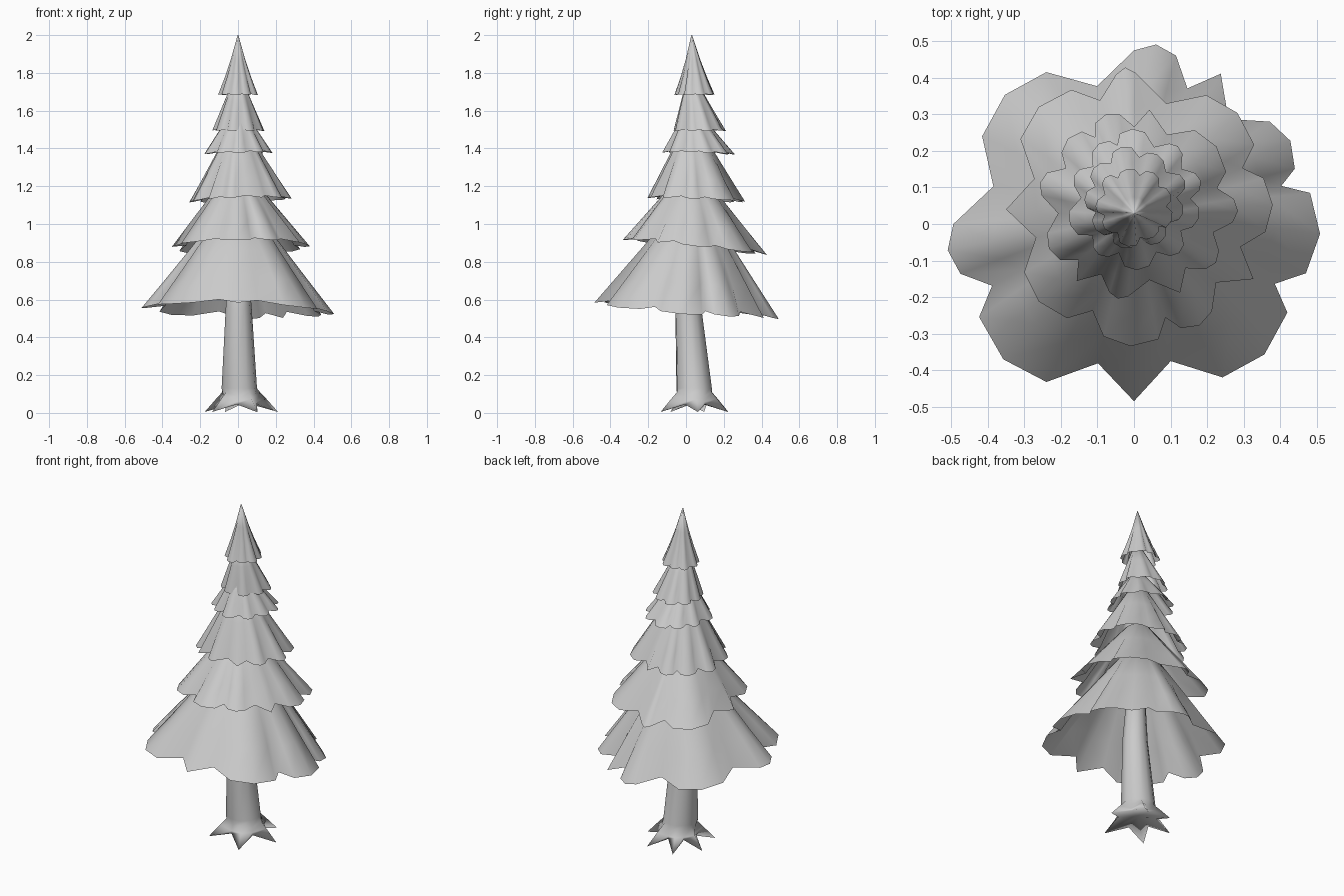
import bpy
import bmesh
import random
from math import sin, cos, radians
from mathutils import Vector

default_cube = bpy.data.objects.get("Cube")
if default_cube:
    bpy.data.objects.remove(default_cube, do_unlink=True)

random.seed(4)

# One flat colour for the whole tree
grey = bpy.data.materials.new("plain_grey")
grey.use_nodes = True
colour = (0.6, 0.6, 0.6, 1)
grey.diffuse_color = colour
grey.node_tree.nodes["Principled BSDF"].inputs["Base Color"].default_value = colour


def polar(centre, angle, radius, z):
    return Vector((centre[0] + radius * cos(angle), centre[1] + radius * sin(angle), z))


def circle(angles, centre, radius, z):
    return [polar(centre, a, radius, z) for a in angles]


def loft(name, rings, top, bottom=None):
    """Skin a stack of closed rings, with a top point and an optional bottom point."""
    bm = bmesh.new()
    loops = [[bm.verts.new(p) for p in ring] for ring in rings]
    count = len(loops[0])
    for low, high in zip(loops, loops[1:]):
        for i in range(count):
            j = (i + 1) % count
            bm.faces.new((low[i], low[j], high[j], high[i]))
    for point, loop, flip in ((bottom, loops[0], True), (top, loops[-1], False)):
        if point is not None:
            tip = bm.verts.new(point)
            for i in range(count):
                a, b = loop[i], loop[(i + 1) % count]
                bm.faces.new((b, a, tip) if flip else (a, b, tip))
    mesh = bpy.data.meshes.new(name)
    bm.to_mesh(mesh)
    bm.free()
    mesh.materials.append(grey)
    obj = bpy.data.objects.new(name, mesh)
    bpy.context.collection.objects.link(obj)
    for poly in mesh.polygons:
        poly.use_smooth = True


def rim_outline(lobes):
    """Turn lobes (angle, half width, radius) into polar points with notches between."""
    points = []
    lobes = sorted(lobes)
    for i, (angle, half, radius) in enumerate(lobes):
        if half > 3:
            points += [(angle - half, radius * 0.96), (angle, radius), (angle + half, radius * 0.96)]
        else:
            points.append((angle, radius))
        following = lobes[(i + 1) % len(lobes)]
        start = angle + half
        end = following[0] - following[1]
        if end < start:
            end += 360
        gap = end - start
        depth = 0.86 - 0.0025 * gap
        points.append(((start + end) / 2, depth * (radius + following[2]) / 2))
    return [(radians(a), r) for a, r in points]


def tier(name, lobes, centre, z, tilt, top_z, top_radius, sag=0):
    """Drooping skirt of branches: lobed rim whose folds fade towards a small ring."""
    outline = rim_outline(lobes)
    widest = max(r for a, r in outline)

    def rim_point(a, r):
        height = z + tilt[0] * r * cos(a) + tilt[1] * r * sin(a) + 0.25 * (widest - r)
        return polar(centre, a, r, height)

    rings = []
    for t in (0, 0.3, 0.6, 1):
        ring = []
        for a, r in outline:
            fold = rim_point(a, r)
            even = rim_point(a, widest * 0.94)
            crown = polar((0, 0.03), a, max(top_radius, 0.002), top_z)
            point = even.lerp(crown, t) + (fold - even) * (1 - t) ** 1.5
            inward = sag * t * (1 - t)
            ring.append(point - Vector((cos(a), sin(a), 0)) * inward)
        rings.append(ring)
    loft(name, rings, top=(0, 0.03, top_z + top_radius * 0.5))


def ragged_lobes(count, radius):
    step = 360 / count
    return [(step * (i + random.uniform(0.4, 0.6)), step * random.uniform(0.2, 0.32),
             radius * random.uniform(0.94, 1.05)) for i in range(count)]


# Three wide lower tiers
tier("lowest_branches",
     [(28, 9, .485), (60, 1, .475), (83, 7, .495), (135, 15, .5), (188, 8, .515),
      (226, 15, .515), (270, 0, .485), (315, 15, .505), (357, 13, .51)],
     (0, 0), 0.535, (-0.03, -0.085), 1.05, 0.11)
tier("second_branches",
     [(2, 12, .37), (44, 15, .38), (95, 4, .39), (134, 15, .39), (180, 2, .36),
      (223, 14, .37), (267, 12, .375), (298, 8, .36), (329, 1, .37)],
     (0.01, 0.04), 0.875, (0.01, -0.1), 1.25, 0.07)
tier("third_branches",
     [(37, 16, .27), (83, 1, .265), (109, 8, .265), (136, 9, .265), (167, 7, .275), (206, 9, .27),
      (231, 1, .265), (258, 6, .26), (296, 2, .265), (324, 7, .265), (357, 7, .275)],
     (0.01, 0.05), 1.125, (0.03, -0.04), 1.48, 0.06)

# Three small upper tiers, the last drawn to the tip
tier("fourth_branches", ragged_lobes(10, 0.188), (0.005, 0.068), 1.372, (0.02, -0.03), 1.59, 0.04)
tier("fifth_branches", ragged_lobes(9, 0.142), (0, 0.068), 1.492, (0, 0), 1.75, 0.03)
tier("treetop", ragged_lobes(9, 0.108), (0, 0.05), 1.682, (0, 0), 2.0, 0, sag=0.025)

# Trunk flaring into six unevenly spread roots
root_angles = [5, 63, 115, 165, 220, 295]
angles = []
for here, following in zip(root_angles, root_angles[1:] + [365]):
    angles += [radians(here), radians((here + following) / 2)]
base = (0.015, 0.045)


def root_ring(tip_radius, tip_z, notch_radius, notch_z):
    return [polar(base, a, notch_radius, notch_z) if i % 2 else polar(base, a, tip_radius, tip_z)
            for i, a in enumerate(angles)]


loft("trunk_and_roots",
     [root_ring(0.198, 0.005, 0.1, 0.045),
      root_ring(0.135, 0.075, 0.098, 0.06),
      root_ring(0.102, 0.11, 0.094, 0.09),
      circle(angles, (0.006, 0.042), 0.095, 0.13),
      circle(angles, (0.003, 0.012), 0.07, 0.55),
      circle(angles, (0, 0.02), 0.04, 1.0)],
     top=(0, 0.02, 1.02), bottom=(base[0], base[1], 0.06))
